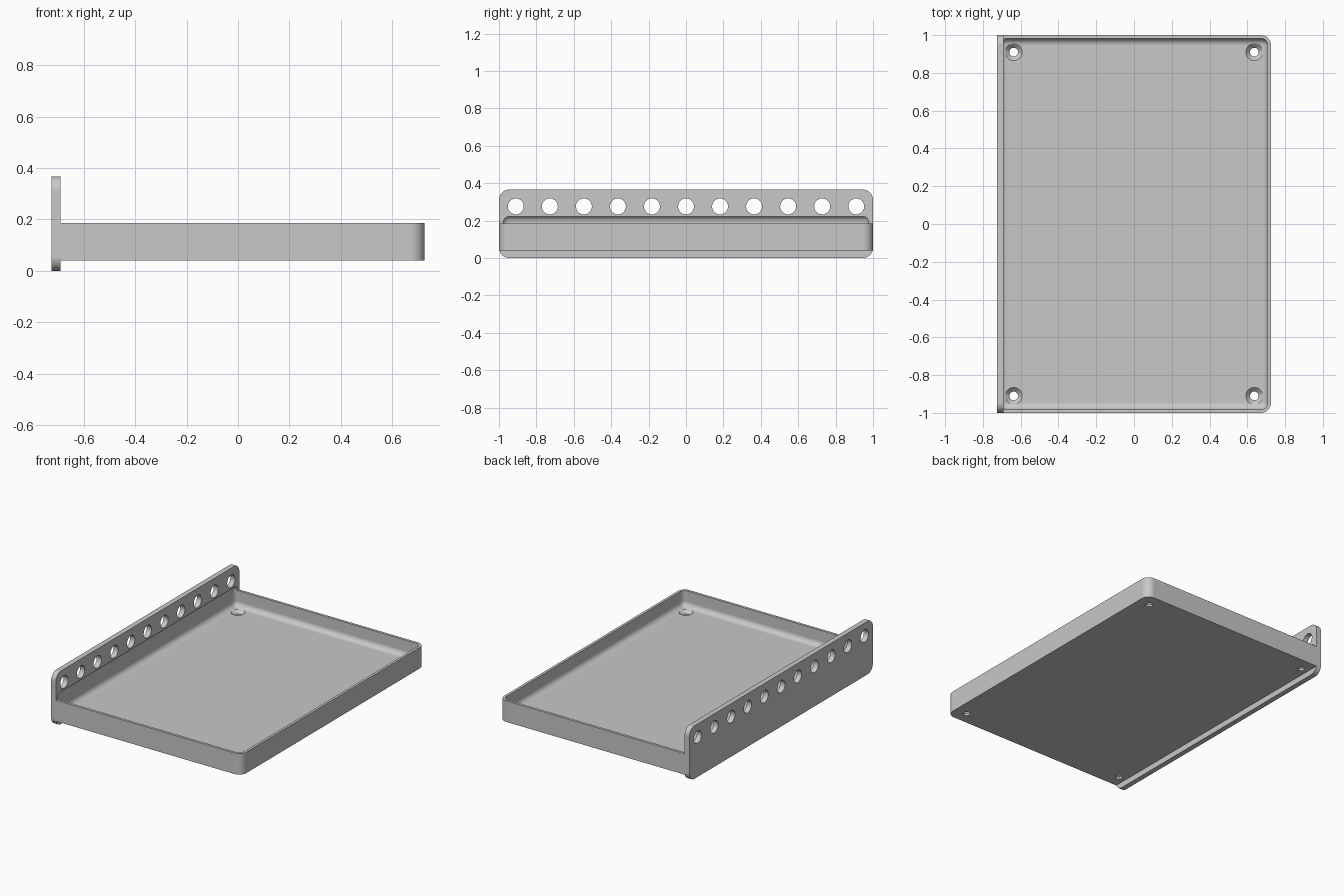
import bpy, bmesh, math
from mathutils import Matrix, Vector

cube = bpy.data.objects.get("Cube")
if cube:
    bpy.data.objects.remove(cube, do_unlink=True)

grey = bpy.data.materials.new("light grey")
grey.use_nodes = True
colour = (0.58, 0.58, 0.58, 1)
grey.diffuse_color = colour
grey.node_tree.nodes["Principled BSDF"].inputs["Base Color"].default_value = colour

HALF_X, HALF_Y = 0.726, 1.0
THICK, WALL, FILLET = 0.036, 0.018, 0.036
PLATE_X = -HALF_X + THICK        # inner face of the upright plate
FLOOR, RIM, PLATE_TOP = 0.076, 0.185, 0.366
CORNER = 0.055


def make_object(name, bm):
    mesh = bpy.data.meshes.new(name)
    bmesh.ops.recalc_face_normals(bm, faces=bm.faces[:])
    bm.to_mesh(mesh)
    bm.free()
    mesh.materials.append(grey)
    ob = bpy.data.objects.new(name, mesh)
    bpy.context.collection.objects.link(ob)
    return ob


def rounded_box(name, low, high, radius, pick, segments=10):
    """Box between two corners, rounding the edges chosen by pick(direction, middle)."""
    low, high = Vector(low), Vector(high)
    bm = bmesh.new()
    bmesh.ops.create_cube(bm, size=1)
    for v in bm.verts:
        v.co = (low + high) / 2 + v.co * (high - low)
    edges = [e for e in bm.edges
             if pick((e.verts[1].co - e.verts[0].co).normalized(),
                     (e.verts[0].co + e.verts[1].co) / 2)]
    bmesh.ops.bevel(bm, geom=edges, offset=radius, offset_type='OFFSET',
                    segments=segments, profile=0.5, affect='EDGES')
    return make_object(name, bm)


def drills(name, centres, r_low, r_high, depth, turn=Matrix()):
    """A set of equal round cutters in one mesh."""
    bm = bmesh.new()
    for c in centres:
        bmesh.ops.create_cone(bm, cap_ends=True, segments=40, radius1=r_low,
                              radius2=r_high, depth=depth,
                              matrix=Matrix.Translation(c) @ turn)
    return make_object(name, bm)


def cut(ob, cutter):
    cutter.hide_render = True
    mod = ob.modifiers.new("cut", 'BOOLEAN')
    mod.operation, mod.solver, mod.object = 'DIFFERENCE', 'EXACT', cutter
    bpy.context.view_layer.objects.active = ob
    bpy.ops.object.modifier_apply(modifier=mod.name)


# Upright plate with rounded ends, and the tray with two rounded outer corners
plate = rounded_box("upright_plate", (-HALF_X, -HALF_Y, 0), (PLATE_X, HALF_Y, PLATE_TOP),
                    CORNER, lambda d, m: abs(d.x) > 0.9)
tray = rounded_box("tray", (PLATE_X, -HALF_Y, 0.04), (HALF_X, HALF_Y, RIM),
                   CORNER, lambda d, m: abs(d.z) > 0.9 and m.x > 0)

# Filleted hollow, which also bites a shallow recess into the plate
hollow = rounded_box("hollow_cutter", (-HALF_X + WALL, -HALF_Y + WALL, FLOOR),
                     (HALF_X - WALL, HALF_Y - WALL, 0.227), FILLET, lambda d, m: True)
cut(tray, hollow)
cut(plate, hollow)

# Row of round holes along the plate
row = drills("row_cutter", [(-HALF_X + THICK / 2, i * 0.182, 0.276) for i in range(-5, 6)],
             0.0425, 0.0425, 0.2, Matrix.Rotation(math.pi / 2, 4, 'Y'))
cut(plate, row)

# Countersunk screw holes in the tray corners
spots = [(x, y) for x in (-0.637, 0.637) for y in (-0.91, 0.91)]
sinks = drills("sink_cutter", [(x, y, 0.067) for x, y in spots], 0.023, 0.049, 0.026)
shafts = drills("shaft_cutter", [(x, y, 0.05) for x, y in spots], 0.023, 0.023, 0.06)
cut(tray, sinks)
cut(tray, shafts)

for helper in (hollow, row, sinks, shafts):
    bpy.data.objects.remove(helper, do_unlink=True)

# Smooth the fillets while keeping the flat faces flat
for ob in (plate, tray):
    bpy.ops.object.select_all(action='DESELECT')
    ob.select_set(True)
    bpy.context.view_layer.objects.active = ob
    bpy.ops.object.shade_smooth_by_angle(angle=math.radians(30))
    weighted = ob.modifiers.new("even shading", 'WEIGHTED_NORMAL')
    weighted.keep_sharp = True
